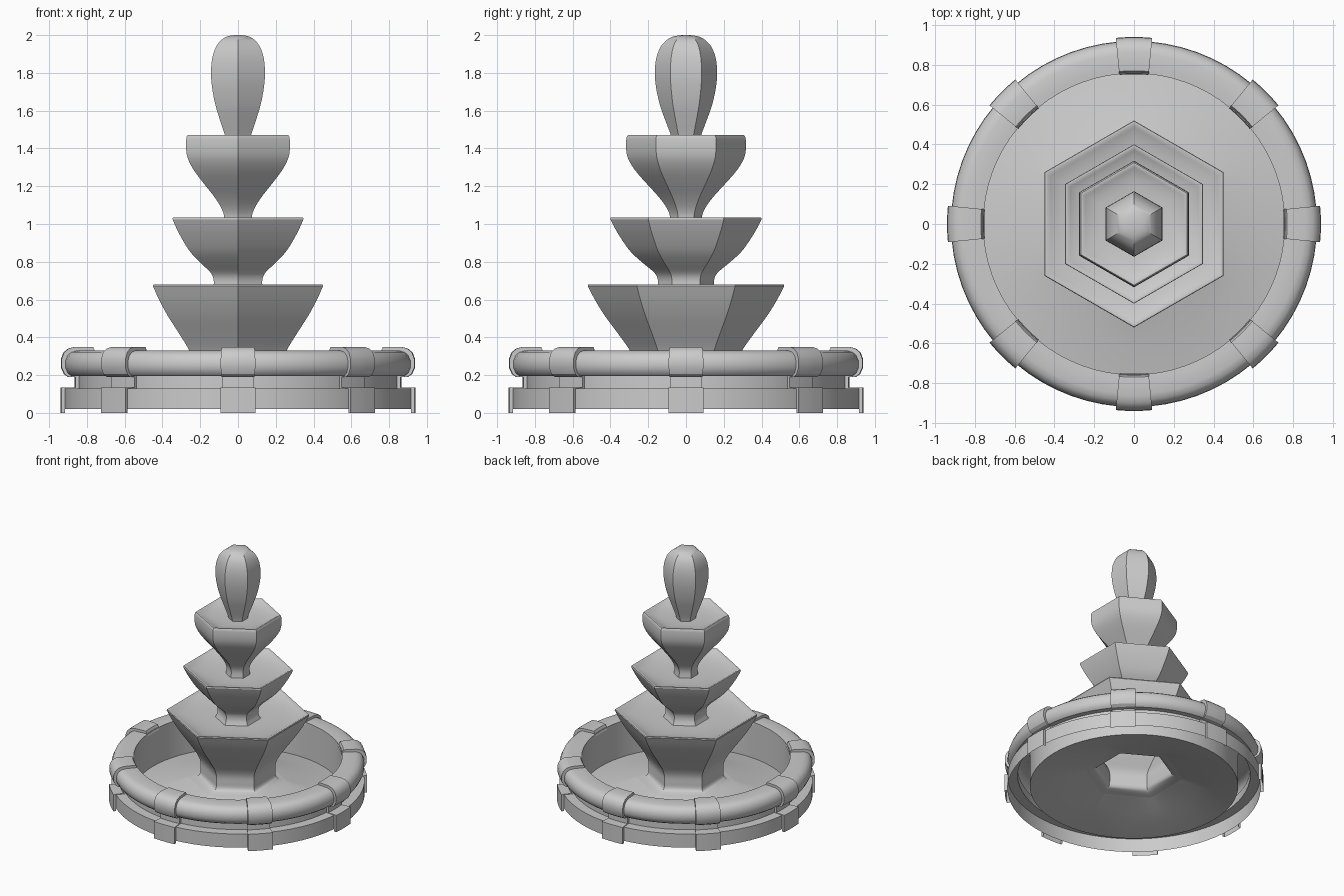
import bpy, bmesh
from math import sin, cos, pi, radians

if "Cube" in bpy.data.objects:
    bpy.data.objects.remove(bpy.data.objects["Cube"])


def finish(name, bm, recalc=True):
    bmesh.ops.remove_doubles(bm, verts=bm.verts, dist=1e-5)
    if recalc:
        bmesh.ops.recalc_face_normals(bm, faces=bm.faces)
    me = bpy.data.meshes.new(name)
    bm.to_mesh(me)
    bm.free()
    ob = bpy.data.objects.new(name, me)
    bpy.context.collection.objects.link(ob)
    bpy.ops.object.select_all(action='DESELECT')
    ob.select_set(True)
    bpy.context.view_layer.objects.active = ob
    bpy.ops.object.shade_smooth_by_angle(angle=radians(30))
    return ob


def lathe(name, profile, sides, start=0.0, hex_hole=None):
    """Revolve (radius, z) points, listed outside going up, then inward."""
    bm = bmesh.new()
    rings = []
    for r, z in profile:
        rings.append([bm.verts.new((r * cos(start + 2 * pi * k / sides),
                                    r * sin(start + 2 * pi * k / sides), z))
                      for k in range(sides)])
    if hex_hole:
        # last ring follows a hexagon with corners on the y axis
        R, z = hex_hole
        ring = []
        for k in range(sides):
            a = 2 * pi * k / sides
            d = R * cos(pi / 6) / cos((a + pi / 6) % (pi / 3) - pi / 6)
            ring.append(bm.verts.new((d * cos(a), d * sin(a), z)))
        rings.append(ring)
    for a, b in zip(rings, rings[1:]):
        for k in range(sides):
            n = (k + 1) % sides
            bm.faces.new((a[k], a[n], b[n], b[k]))
    return finish(name, bm, recalc=False)


def curve(pts, steps=3):
    """Catmull-Rom smoothing of a profile."""
    out = []
    for i in range(len(pts) - 1):
        p = [pts[max(i - 1, 0)], pts[i], pts[i + 1], pts[min(i + 2, len(pts) - 1)]]
        for s in range(steps):
            t = s / steps
            out.append(tuple(
                0.5 * (2 * b + (c - a) * t + (2 * a - 5 * b + 4 * c - d) * t * t
                       + (3 * b - a - 3 * c + d) * t ** 3)
                for a, b, c, d in zip(*p)))
    return out + [pts[-1]]


# Round basin: base course, neck, rounded rim, inner wall and sloping floor
shell = [(.92, .02), (.92, .13), (.845, .13), (.845, .195), (.885, .195),
         (.905, .21), (.918, .24), (.918, .275), (.905, .305), (.885, .322),
         (.855, .33), (.79, .33), (.765, .328), (.757, .31)]
lathe("basin", shell[:12] + [(.757, .328), (.757, .04), (.60, .07), (.48, .10)], 72,
      hex_hole=(.36, .14))

# Eight raised blocks that wrap the basin profile
raised = [(.94, 0), (.94, .135), (.865, .135), (.865, .19), (.90, .19),
          (.922, .205), (.938, .24), (.938, .285), (.925, .32), (.90, .341),
          (.865, .35), (.80, .35), (.77, .348), (.753, .31)]
inner = [(.92, 0)] + shell[1:]
for n in range(8):
    bm = bmesh.new()
    slices = []
    for s in range(4):
        a = n * pi / 4 + radians(-5.6 + 11.2 * s / 3)
        slices.append([[bm.verts.new((r * cos(a), r * sin(a), z)) for r, z in prof]
                       for prof in (raised, inner)])
    last = len(raised) - 1
    for (o1, i1), (o2, i2) in zip(slices, slices[1:]):
        for k in range(last):
            bm.faces.new((o1[k], o2[k], o2[k + 1], o1[k + 1]))
        bm.faces.new((o1[last], o2[last], i2[last], i1[last]))
    for o, i in (slices[0], slices[-1]):
        for k in range(last):
            bm.faces.new((o[k], o[k + 1], i[k + 1], i[k]))
    finish(f"rim_block_{n + 1}", bm)

# Hexagonal tiers, corners pointing to front and back, with dished tops
lower = curve([(.36, .14), (.305, .153), (.278, .175), (.274, .22), (.275, .275),
               (.30, .335), (.36, .42), (.43, .515), (.483, .60), (.52, .672)])
lower_top = curve([(.517, .68), (.502, .679), (.46, .662), (.38, .645), (.25, .635), (.13, .633)], 2)
lathe("lower_bowl", lower + lower_top, 6, pi / 2)

middle = curve([(.165, .635), (.15, .67), (.15, .71), (.17, .745), (.23, .795),
                (.29, .85), (.335, .91), (.375, .975), (.40, 1.025)])
middle_top = curve([(.398, 1.035), (.384, 1.034), (.35, 1.017), (.28, 1.0), (.18, .99), (.07, .987)], 2)
lathe("middle_bowl", middle + middle_top, 6, pi / 2)

upper = curve([(.09, .985), (.085, 1.04), (.105, 1.09), (.15, 1.15), (.205, 1.21),
               (.27, 1.285), (.308, 1.35), (.318, 1.41), (.315, 1.46)])
upper_top = curve([(.308, 1.47), (.296, 1.469), (.265, 1.455), (.20, 1.44), (.06, 1.433)], 2)
lathe("upper_bowl", upper + upper_top, 6, pi / 2)

# Bulb-shaped hexagonal finial
bulb = curve([(.07, 1.433), (.08, 1.47), (.11, 1.55), (.138, 1.63), (.158, 1.72),
              (.165, 1.80), (.157, 1.88), (.13, 1.945), (.085, 1.985), (.04, 1.998), (0, 2.0)])
lathe("finial", bulb, 6, pi / 2)
